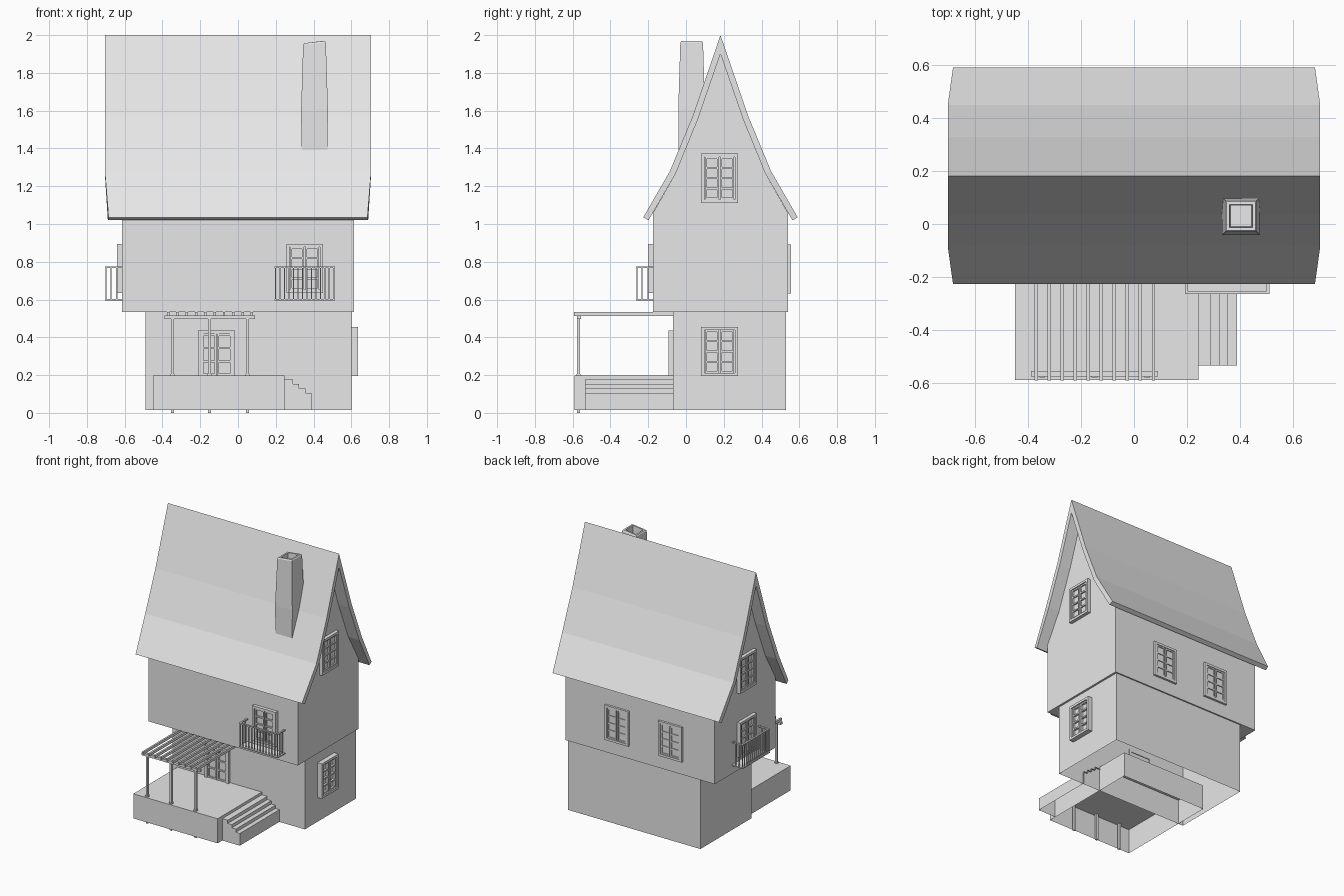
import bpy, bmesh
from math import pi
from mathutils import Matrix, Vector

cube = bpy.data.objects.get("Cube")
if cube:
    bpy.data.objects.remove(cube, do_unlink=True)

grey = bpy.data.materials.new("plain_grey")
grey.use_nodes = True
GREY = (0.8, 0.8, 0.8, 1)
grey.diffuse_color = GREY
grey.node_tree.nodes["Principled BSDF"].inputs["Base Color"].default_value = GREY


def finish(name, bm, matrix=None):
    bmesh.ops.recalc_face_normals(bm, faces=bm.faces)
    mesh = bpy.data.meshes.new(name)
    bm.to_mesh(mesh)
    bm.free()
    mesh.materials.append(grey)
    obj = bpy.data.objects.new(name, mesh)
    bpy.context.collection.objects.link(obj)
    if matrix:
        obj.matrix_world = matrix
    return obj


def box(bm, x, y, z):
    """Add a box given its (low, high) range on each axis."""
    spans = (x, y, z)
    size = [s[1] - s[0] for s in spans]
    mid = Vector([(s[0] + s[1]) / 2 for s in spans])
    m = Matrix.Translation(mid) @ Matrix.Diagonal((*size, 1))
    return bmesh.ops.create_cube(bm, size=1, matrix=m)["verts"]


def open_box(name, x, y, z, open_top=False):
    bm = bmesh.new()
    box(bm, x, y, z)
    bm.normal_update()
    gone = [f for f in bm.faces if f.normal.z < -0.9 or (open_top and f.normal.z > 0.9)]
    bmesh.ops.delete(bm, geom=gone, context='FACES')
    return finish(name, bm)


def loft(bm, rings, closed=True):
    """Join rings of points with quads."""
    rows = [[bm.verts.new(p) for p in r] for r in rings]
    n = len(rows[0])
    for a, b in zip(rows, rows[1:]):
        for i in range(n if closed else n - 1):
            j = (i + 1) % n
            bm.faces.new((a[i], a[j], b[j], b[i]))
    return rows


def place(x, y, z, angle):
    return Matrix.Translation((x, y, z)) @ Matrix.Rotation(angle, 4, 'Z')


# Roof and gable cross-sections, as distance from the ridge and height
MID = 0.1825
outer = [(0, 2.0), (0.1475, 1.57), (0.2675, 1.28), (0.409, 1.035)]
inner = [(0, 1.9), (0.12, 1.553), (0.2375, 1.266), (0.381, 1.02)]


def mirrored(half):
    return [(MID - d, z) for d, z in reversed(half)] + [(MID + d, z) for d, z in half[1:]]


# Upper storey with gable ends
bm = bmesh.new()
wall = inner[:3] + [(0.3575, 1.058), (0.3575, 0.535)]
section = mirrored(wall)
rows = loft(bm, [[(x, y, z) for y, z in section] for x in (-0.615, 0.615)])
for r in rows:
    bm.faces.new(r)
finish("upper_storey", bm)

# Ground floor, open underneath
open_box("ground_floor", (-0.49, 0.6), (-0.07, 0.53), (0.015, 0.535), True)

# Flared roof shell, slightly narrower at the eaves
bm = bmesh.new()
section = mirrored(outer) + mirrored(inner)[::-1]


def half_length(y):
    return 0.705 - max(0, abs(y - MID) - 0.2675) * 0.14


rows = loft(bm, [[(s * half_length(y), y, z) for y, z in section] for s in (-1, 1)])
n = len(outer) * 2 - 1
for r in rows:
    for i in range(n - 1):
        bm.faces.new((r[i], r[i + 1], r[-2 - i], r[-1 - i]))
finish("roof", bm)

# Chimney with a hollow top
bm = bmesh.new()
CORNERS = ((-1, -1), (1, -1), (1, 1), (-1, 1))
levels = [(0.068, 1.36), (0.071, 1.6), (0.06, 1.955), (0.055, 1.963), (0.043, 1.963), (0.04, 1.88)]
rows = loft(bm, [[(0.405 + sx * h, 0.03 + sy * h, z + sx * 0.006) for sx, sy in CORNERS]
                 for h, z in levels])
bm.faces.new(rows[-1])
finish("chimney", bm)


# Windows: frame, two casements, glazing bars and a recessed pane
def window(name, x, y, z, angle, depth):
    bm = bmesh.new()
    w, h, f = 0.0975, 0.26, 0.017
    for s in (-1, 1):
        box(bm, sorted((s * w, s * (w - f))), (-depth, 0.005), (0, h))
        for a, b in ((0.004, 0.013), (0.068, 0.077)):
            box(bm, sorted((s * a, s * b)), (-depth * 0.75, 0), (f, h - f))
        for k in range(5):
            c = f + 0.005 + k * (h - 2 * f - 0.01) / 4
            box(bm, sorted((s * 0.004, s * 0.077)), (-depth * 0.7, 0), (c - 0.005, c + 0.005))
    for a, b in ((0, f), (h - f, h)):
        box(bm, (f - w, w - f), (-depth, 0.005), (a, b))
    box(bm, (f - w, w - f), (-depth * 0.3, 0), (f, h - f))
    finish(name, bm, place(x, y, z, angle))


window("front_window", 0.353, -0.175, 0.635, 0, 0.025)
window("left_gable_window", 0.615, 0.178, 1.112, pi / 2, 0.025)
window("right_gable_window", -0.615, 0.178, 1.112, -pi / 2, 0.025)
window("right_balcony_window", -0.615, 0.178, 0.635, -pi / 2, 0.025)
window("left_ground_window", 0.6, 0.178, 0.195, pi / 2, 0.036)
for i, x in enumerate((0.185, -0.255)):
    window("back_window_%d" % (i + 1), x, 0.54, 0.632, pi, 0.016)


# Balconies: thin floor, top rail and balusters
def balcony(name, x, y, angle):
    bm = bmesh.new()
    w, d, low, top, t = 0.16, 0.09, 0.595, 0.775, 0.008
    box(bm, (-w, w), (-d, 0), (low, low + 0.007))
    box(bm, (-w, w), (-d, 0.012 - d), (top - t, top))
    for s in (-1, 1):
        box(bm, sorted((s * w, s * (w - 0.012))), (0.012 - d, 0), (top - t, top))
        for k in range(1, 3):
            c = s * (w - 0.006)
            box(bm, (c - 0.003, c + 0.003), (k * 0.03 - d, k * 0.03 - d + 0.006), (low, top - t))
    for k in range(14):
        c = -w + 0.006 + k * (2 * w - 0.012) / 13
        box(bm, (c - 0.003, c + 0.003), (0.003 - d, 0.009 - d), (low, top - t))
    finish(name, bm, place(x, y, 0, angle))


balcony("front_balcony", 0.353, -0.175, 0)
balcony("right_balcony", -0.615, 0.178, -pi / 2)

# Front door with two glazed leaves
bm = bmesh.new()
for s in (-1, 1):
    box(bm, sorted((s * 0.0975, s * 0.08)), (-0.022, 0.005), (0, 0.237))
    box(bm, sorted((s * 0.08, s * 0.07)), (-0.016, 0), (0, 0.22))
    box(bm, sorted((s * 0.002, s * 0.012)), (-0.016, 0), (0, 0.22))
    for z in (0, 0.07, 0.14, 0.21):
        box(bm, sorted((s * 0.012, s * 0.07)), (-0.014, 0), (z, z + 0.01))
box(bm, (-0.08, 0.08), (-0.022, 0.005), (0.22, 0.237))
box(bm, (-0.08, 0.08), (-0.006, 0), (0, 0.22))
finish("front_door", bm, place(-0.113, -0.07, 0.198, 0))

# Raised terrace, running under the house and open underneath
open_box("terrace", (-0.45, 0.245), (-0.59, 0.19), (0.015, 0.198))

# Steps down from the terrace
bm = bmesh.new()
profile = [(0.245, 0.015), (0.245, 0.178)]
for k in range(4):
    x, z = 0.29 + k * 0.0333, 0.178 - k * 0.024
    profile += [(x, z), (x, z - 0.024 if k < 3 else 0.015)]
rows = loft(bm, [[(x, y, z) for x, z in profile] for y in (-0.535, -0.06)], closed=False)
bm.faces.new(rows[0])
finish("terrace_steps", bm)

# Pergola: posts, beam and rafters
bm = bmesh.new()
for x in (-0.347, -0.15, 0.05):
    box(bm, (x - 0.008, x + 0.008), (-0.578, -0.562), (0, 0.497))
    box(bm, (x - 0.011, x + 0.011), (-0.581, -0.559), (0.198, 0.206))
finish("pergola_posts", bm)
bm = bmesh.new()
box(bm, (-0.39, 0.09), (-0.577, -0.556), (0.497, 0.516))
finish("pergola_beam", bm)
bm = bmesh.new()
for k in range(10):
    x = -0.37 + k * 0.0493
    box(bm, (x - 0.0065, x + 0.0065), (-0.592, -0.068), (0.514, 0.533))
finish("pergola_rafters", bm)
